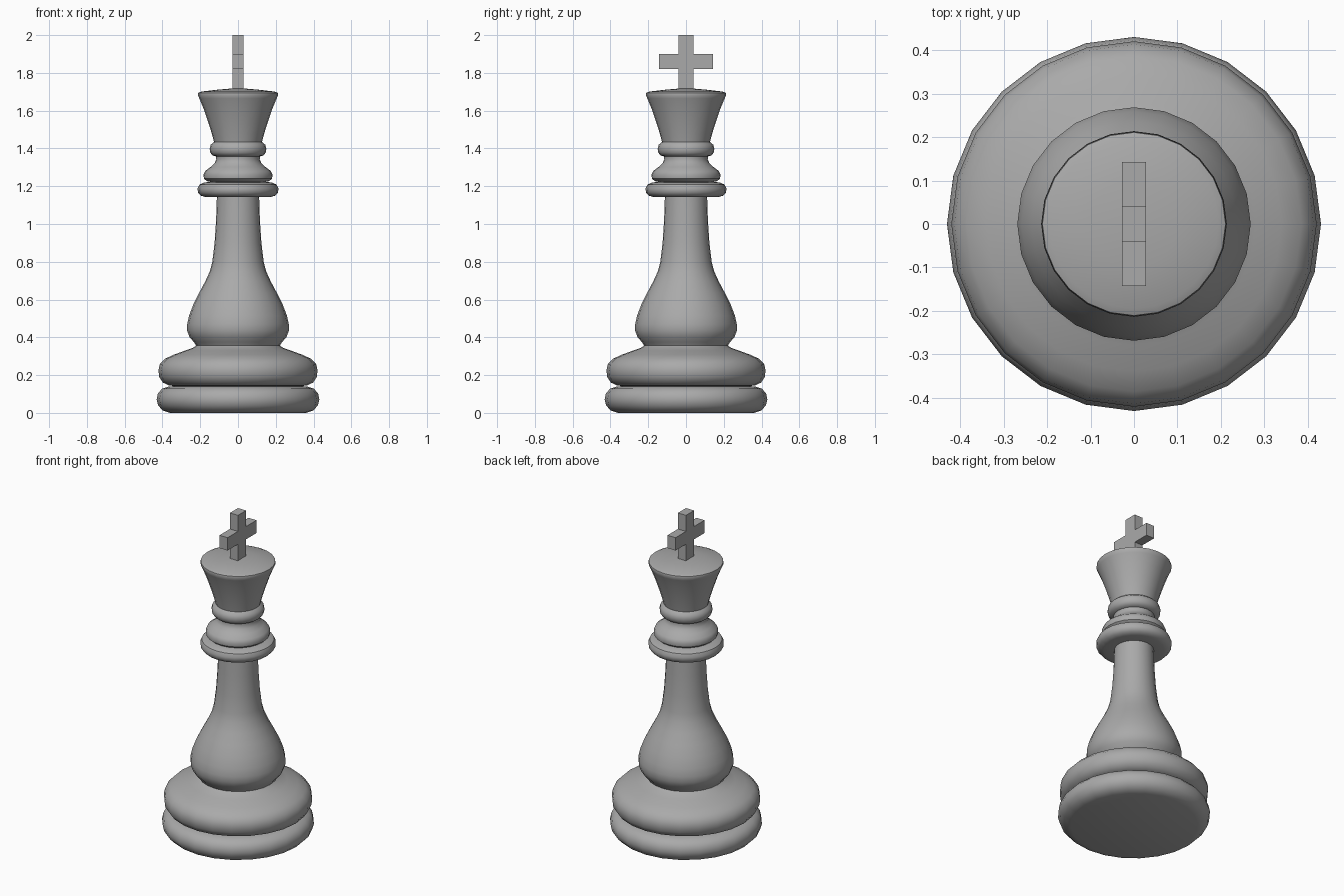
import bpy, bmesh
from math import sin, cos, pi, radians

if "Cube" in bpy.data.objects:
    bpy.data.objects.remove(bpy.data.objects["Cube"])

SIDES = 24

# Dark grey finish shared by all parts
grey = bpy.data.materials.new("dark_grey")
grey.diffuse_color = (0.4, 0.4, 0.4, 1)
grey.use_nodes = True
grey.node_tree.nodes["Principled BSDF"].inputs["Base Color"].default_value = grey.diffuse_color


def finish(name, bm, smooth):
    mesh = bpy.data.meshes.new(name)
    bm.to_mesh(mesh)
    bm.free()
    mesh.materials.append(grey)
    obj = bpy.data.objects.new(name, mesh)
    bpy.context.collection.objects.link(obj)
    if smooth:
        bpy.ops.object.select_all(action='DESELECT')
        obj.select_set(True)
        bpy.context.view_layer.objects.active = obj
        bpy.ops.object.shade_smooth_by_angle(angle=radians(40))
    return obj


def lathe(name, profile):
    """Turn (radius, z) points, listed bottom to top, around the z axis."""
    bm = bmesh.new()
    rings = []
    for r, z in profile:
        if r == 0:
            rings.append([bm.verts.new((0, 0, z))] * SIDES)
        else:
            rings.append([bm.verts.new((r * cos(2 * pi * k / SIDES), r * sin(2 * pi * k / SIDES), z))
                          for k in range(SIDES)])
    for low, high in zip(rings, rings[1:]):
        for k in range(SIDES):
            n = (k + 1) % SIDES
            quad = [low[k], low[n], high[n], high[k]]
            bm.faces.new(list(dict.fromkeys(quad)))
    return finish(name, bm, True)


# Turned parts; each starts on the ring where the one below ends
lathe("foot_disc", [(0, 0), (0.36, 0), (0.397, 0.012), (0.422, 0.038), (0.431, 0.07),
                    (0.424, 0.103), (0.402, 0.128), (0.365, 0.14), (0.33, 0.142)])
lathe("base_disc", [(0.33, 0.142), (0.365, 0.145), (0.397, 0.16), (0.417, 0.19), (0.421, 0.225),
                    (0.414, 0.258), (0.386, 0.287), (0.34, 0.308), (0.28, 0.33), (0.24, 0.344),
                    (0.222, 0.357)])
lathe("stem", [(0.222, 0.357), (0.234, 0.375), (0.257, 0.402), (0.269, 0.435), (0.269, 0.47),
               (0.259, 0.515), (0.236, 0.575), (0.206, 0.635), (0.174, 0.695), (0.149, 0.75),
               (0.136, 0.80), (0.124, 0.90), (0.116, 1.02), (0.112, 1.142)])
lathe("lower_collar", [(0.112, 1.142), (0.17, 1.142), (0.197, 1.15), (0.212, 1.167), (0.214, 1.188),
                       (0.205, 1.208), (0.18, 1.22), (0.145, 1.223)])
lathe("middle_collar", [(0.145, 1.223), (0.165, 1.227), (0.18, 1.24), (0.183, 1.26),
                        (0.174, 1.281), (0.145, 1.302), (0.124, 1.322), (0.115, 1.342),
                        (0.117, 1.358)])
lathe("upper_collar", [(0.117, 1.358), (0.135, 1.363), (0.147, 1.378), (0.15, 1.398),
                       (0.145, 1.419), (0.127, 1.434)])
lathe("crown", [(0.127, 1.434), (0.139, 1.48), (0.158, 1.54), (0.182, 1.61), (0.205, 1.665),
                (0.213, 1.683), (0.211, 1.694), (0.195, 1.701), (0.10, 1.712), (0, 1.72)])

# Cross finial: plus outline in the yz plane, extruded along x
half = [(0.04, 1.71), (0.04, 1.82), (0.143, 1.82), (0.143, 1.90), (0.04, 1.90), (0.04, 2.0)]
outline = half + [(-y, z) for y, z in reversed(half)]
bm = bmesh.new()
face = bm.faces.new([bm.verts.new((-0.028, y, z)) for y, z in outline])
extruded = bmesh.ops.extrude_face_region(bm, geom=[face])["geom"]
bmesh.ops.translate(bm, vec=(0.056, 0, 0),
                    verts=[g for g in extruded if isinstance(g, bmesh.types.BMVert)])
bmesh.ops.recalc_face_normals(bm, faces=bm.faces)
finish("cross_finial", bm, False)
